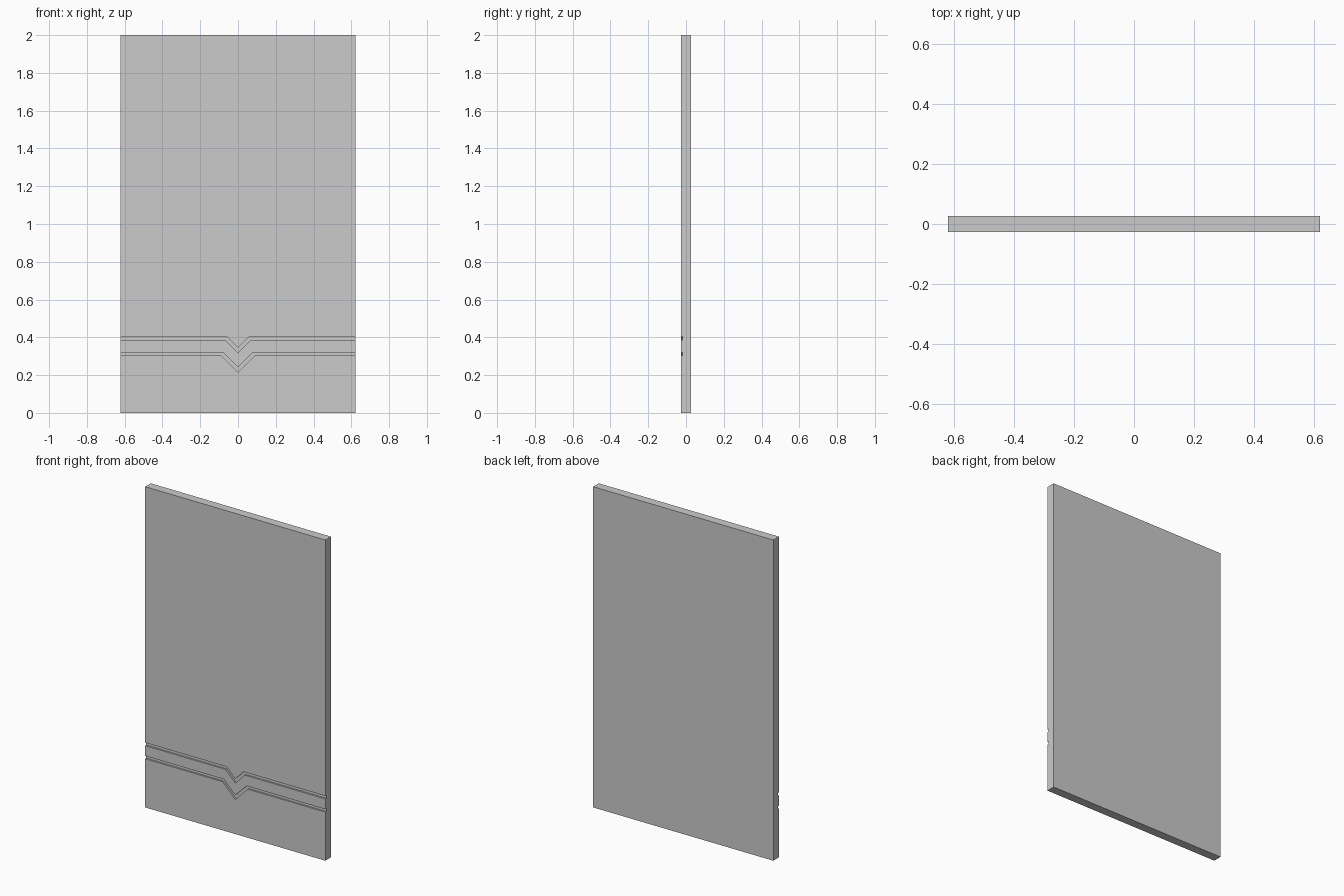
import bpy, bmesh

if "Cube" in bpy.data.objects:
    bpy.data.objects.remove(bpy.data.objects["Cube"])

WIDTH, THICK, HEIGHT = 1.243, 0.055, 2.0
FRONT = -THICK / 2
DEPTH = 0.01

# Door slab
bpy.ops.mesh.primitive_cube_add(size=1, location=(0, 0, HEIGHT / 2))
panel = bpy.context.object
panel.name = "door_panel"
panel.scale = (WIDTH, THICK, HEIGHT)
bpy.ops.object.transform_apply(location=True, scale=True)


def groove_cutter(name, top, top_half, bottom, bottom_half):
    """Horizontal band with a 45 degree V dip in the middle, extruded along y."""
    end = WIDTH / 2 + 0.1
    outline = [(-end, top), (-top_half, top), (0, top - top_half), (top_half, top), (end, top),
               (end, bottom), (bottom_half, bottom), (0, bottom - bottom_half),
               (-bottom_half, bottom), (-end, bottom)]
    bm = bmesh.new()
    face = bm.faces.new([bm.verts.new((x, FRONT - 0.05, z)) for x, z in outline])
    extruded = bmesh.ops.extrude_face_region(bm, geom=[face])["geom"]
    verts = [g for g in extruded if isinstance(g, bmesh.types.BMVert)]
    bmesh.ops.translate(bm, verts=verts, vec=(0, 0.05 + DEPTH, 0))
    bmesh.ops.recalc_face_normals(bm, faces=bm.faces)
    mesh = bpy.data.meshes.new(name)
    bm.to_mesh(mesh)
    bm.free()
    cutter = bpy.data.objects.new(name, mesh)
    cutter.hide_render = True
    bpy.context.collection.objects.link(cutter)
    return cutter


# Two decorative grooves carved in the front face
bpy.context.view_layer.objects.active = panel
for args in (("upper_groove", 0.404, 0.059, 0.385, 0.067),
             ("lower_groove", 0.321, 0.079, 0.303, 0.087)):
    cutter = groove_cutter(*args)
    mod = panel.modifiers.new(args[0], "BOOLEAN")
    mod.operation = "DIFFERENCE"
    mod.solver = "EXACT"
    mod.object = cutter
    bpy.ops.object.modifier_apply(modifier=mod.name)
    bpy.data.objects.remove(cutter)
